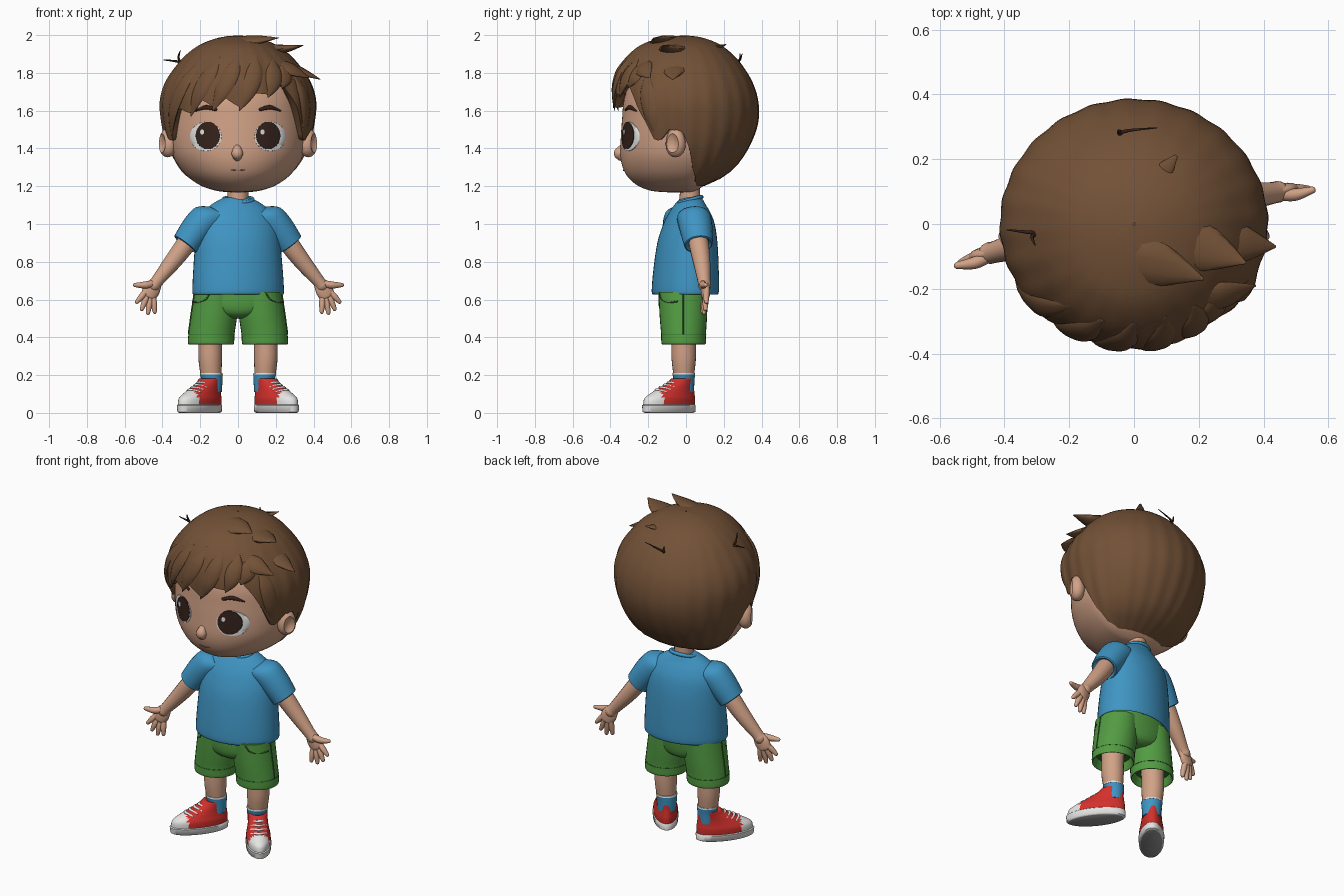
import bpy, bmesh, math
from mathutils import Vector

def mat(name, r, g, b):
    m = bpy.data.materials.new(name)
    m.diffuse_color = (r, g, b, 1)
    return m

SKIN = mat("skin", .64, .36, .24)
HAIR = mat("hair_brown", .17, .083, .038)
DARK = mat("dark_brown", .035, .016, .011)
WHITE = mat("white", .78, .78, .77)
BLUE = mat("shirt_blue", .05, .30, .55)
GREEN = mat("shorts_green", .085, .33, .055)
SEAM = mat("seam_green", .04, .16, .03)
RED = mat("shoe_red", .65, .03, .025)
GREY = mat("sole_grey", .30, .30, .30)
LIP = mat("lip", .40, .18, .12)

def mk(name, rings, mats, cap=True, angle=50):
    """Skin a list of equal rings of points into one smooth object."""
    n = len(rings[0])
    verts = [p for r in rings for p in r]
    faces = [(i*n+j, i*n+(j+1) % n, (i+1)*n+(j+1) % n, (i+1)*n+j)
             for i in range(len(rings)-1) for j in range(n)]
    if cap:
        faces += [tuple(range(n)), tuple(range(len(verts)-n, len(verts)))]
    me = bpy.data.meshes.new(name)
    me.from_pydata([tuple(v) for v in verts], [], faces)
    bm = bmesh.new()
    bm.from_mesh(me)
    bmesh.ops.recalc_face_normals(bm, faces=bm.faces)
    bm.to_mesh(me)
    bm.free()
    me.shade_smooth()
    me.set_sharp_from_angle(angle=math.radians(angle))
    for m in (mats if isinstance(mats, list) else [mats]):
        me.materials.append(m)
    ob = bpy.data.objects.new(name, me)
    bpy.context.collection.objects.link(ob)
    return ob

def dense(rows, k=4):
    """Catmull-Rom refinement of a list of tuples."""
    out = []
    for i in range(len(rows)-1):
        a, b, c, d = rows[max(i-1, 0)], rows[i], rows[i+1], rows[min(i+2, len(rows)-1)]
        for s in range(k):
            t = s/k
            out.append(tuple(.5*(2*q + (r-p)*t + (2*p-5*q+4*r-w)*t*t + (3*q-p-3*r+w)*t**3)
                             for p, q, r, w in zip(a, b, c, d)))
    return out + [tuple(rows[-1])]

def turn(p, deg):
    c, s = math.cos(math.radians(deg)), math.sin(math.radians(deg))
    return Vector((p[0]*c-p[1]*s, p[0]*s+p[1]*c, p[2]))

def loft(name, rows, mats, n=36, k=4, yaw=0, at=(0, 0, 0), angle=50):
    """Stack of ellipses; rows are (z, centre x, half width, front y, back y)."""
    rings = []
    for z, cx, rx, yf, yb in (dense(rows, k) if k > 1 else rows):
        rings.append([turn((cx+rx*math.sin(2*math.pi*j/n),
                            (yf+yb)/2-(yb-yf)/2*math.cos(2*math.pi*j/n), z), yaw)+Vector(at)
                      for j in range(n)])
    return mk(name, rings, mats, angle=angle)

def tube(name, pts, m, n=10, flat=1, centre=None, yaw=0, at=(0, 0, 0), k=5):
    """Round-ended tapered tube; pts are (x, y, z, radius)."""
    pts = [(Vector(p[:3]), max(p[3], .001)) for p in dense(pts, k)]
    t0 = (pts[0][0]-pts[1][0]).normalized()
    t1 = (pts[-1][0]-pts[-2][0]).normalized()
    caps = [(.95, .2), (.8, .6), (.45, .88)]
    a, ra = pts[0]
    b, rb = pts[-1]
    full = [(a+t0*ra*d*flat, ra*w) for d, w in caps] + pts + [(b+t1*rb*d*flat, rb*w) for d, w in caps[::-1]]
    rings = []
    for i, (p, r) in enumerate(full):
        t = (full[min(i+1, len(full)-1)][0]-full[max(i-1, 0)][0]).normalized()
        o = (p-Vector(centre)) if centre else Vector((0, 1, 0))
        u = t.cross(o).normalized()
        v = u.cross(t)
        rings.append([turn(p+r*(math.cos(q)*u+flat*math.sin(q)*v), yaw)+Vector(at)
                      for q in (2*math.pi*j/n for j in range(n))])
    return mk(name, rings, m, angle=80)

def lookup(table, z):
    """Linear lookup in a table sorted by its first value."""
    z = min(max(z, table[0][0]), table[-1][0])
    for a, b in zip(table, table[1:]):
        if z <= b[0]:
            f = (z-a[0])/max(b[0]-a[0], 1e-9)
            return [p+(q-p)*f for p, q in zip(a, b)][1:]

def shell(env, a, z, s=1):
    rx, yf, yb = lookup(env, z)
    c = math.cos(a)
    return Vector((s*rx*math.sin(a), s*c*(yf if c > 0 else -(-yb)*1), z)) if c > 0 else Vector((s*rx*math.sin(a), -s*c*yb, z))

# ---- head: rows are height, half width, front y, back y
HEAD = dense([(1.168, .04, -.10, .02), (1.175, .11, -.18, .05), (1.20, .19, -.25, .09), (1.245, .26, -.305, .14),
              (1.30, .31, -.335, .2), (1.37, .347, -.348, .25), (1.46, .362, -.345, .29), (1.56, .362, -.338, .31),
              (1.66, .355, -.328, .30), (1.76, .32, -.29, .27), (1.85, .25, -.22, .2), (1.9, .12, -.1, .1)])
mk("head", [[shell(HEAD, 2*math.pi*j/72, r[0]) for j in range(72)] for r in HEAD], SKIN)

def face_y(x, z):
    rx, yf, _ = lookup(HEAD, z)
    return yf*math.sqrt(max(0, 1-(x/rx)**2))

def plate(name, cx, cz, rx, rz, off, m):
    """Thin oval lying on the face."""
    rings = []
    for f, o in ((.02, off), (.25, off), (.5, off), (.75, off), (1, off), (1.01, -.002)):
        ring = []
        for j in range(32):
            q = 2*math.pi*j/32
            x, z = cx+rx*f*math.cos(q), cz+rz*f*math.sin(q)
            ring.append(Vector((x, face_y(x, z)-o, z)))
        rings.append(ring)
    return mk(name, rings, m)

def face_line(name, pts, m, flat=.6):
    tube(name, [(x, face_y(x, z)-.002, z, r) for x, z, r in pts], m, 8, flat, centre=(0, 0, 1.5))

for s, side in ((-1, "right"), (1, "left")):
    plate(f"{side}_eye_white", s*.171, 1.463, .083, .076, .004, WHITE)
    plate(f"{side}_iris", s*.16, 1.468, .064, .072, .007, DARK)
    plate(f"{side}_eye_glint", s*.16-.03, 1.487, .011, .014, .0095, WHITE)
    face_line(f"{side}_eyebrow", [(s*.115, 1.605, .008), (s*.17, 1.618, .012), (s*.228, 1.598, .004)], DARK)
    # ear: flattened ball with a hollow on its outer front side
    rings = []
    for i in range(1, 18):
        th = math.pi*i/18
        ring = []
        for j in range(24):
            q = 2*math.pi*j/24
            w = math.sin(th)
            d = .045*math.cos(th)
            if math.cos(th) > 0 and w < .62:
                d -= .03*(1-w/.62)**.6
            ring.append(turn((d, .055*w*math.cos(q), (.078+.008*math.sin(q))*w*math.sin(q)), -28)
                        + Vector((.372, -.055, 1.423)))
        rings.append([Vector((s*p.x, p.y, p.z)) for p in ring])
    mk(f"{side}_ear", rings, SKIN)

tube("nose", [(-.004, -.338, 1.40, .022), (-.004, -.352, 1.375, .031), (-.004, -.345, 1.36, .026)], SKIN, 14)
face_line("mouth", [(-.035, 1.286, .003), (0, 1.283, .0045), (.035, 1.286, .003)], LIP)
loft("neck", [(1.05, 0, .06, -.04, .08), (1.12, 0, .055, -.035, .075), (1.23, 0, .055, -.03, .075)], SKIN, 24)

# ---- hair: shell from the crown down to a jagged hairline
ENV = dense([(1.19, .17, -.2, .07), (1.22, .235, -.25, .14), (1.26, .285, -.29, .215), (1.33, .335, -.33, .285),
             (1.43, .38, -.355, .345), (1.54, .405, -.375, .382), (1.65, .413, -.385, .382), (1.75, .385, -.378, .352),
             (1.84, .325, -.345, .298), (1.90, .27, -.30, .245), (1.95, .20, -.235, .18), (1.98, .125, -.15, .11),
             (1.994, .06, -.07, .05), (1.998, .004, -.004, .004)], 6)
LINE = [(-180, 1.2), (-125, 1.2), (-108, 1.225), (-98, 1.29), (-93, 1.40), (-87, 1.49), (-76, 1.5), (-71, 1.45),
        (-65, 1.44), (-58, 1.55), (-52, 1.62), (-44, 1.60), (-37, 1.585), (-29, 1.66), (-24, 1.645), (-18, 1.615),
        (-11, 1.675), (-4, 1.64), (2, 1.615), (9, 1.69), (17, 1.69), (24, 1.685), (30, 1.74), (37, 1.735),
        (45, 1.66), (54, 1.55), (62, 1.45), (67, 1.44), (72, 1.47), (76, 1.5), (87, 1.49), (93, 1.40), (98, 1.29),
        (108, 1.225), (125, 1.2), (180, 1.2)]
COLS, ROWS = 180, 30
rings = [[] for _ in range(ROWS+3)]
for j in range(COLS):
    deg = -180+360*j/COLS
    a = math.radians(deg)
    low = lookup(LINE, deg)[0]
    for i in range(ROWS+1):
        t = i/ROWS
        z = 1.998-(1.998-low)*t**1.5
        rings[i].append(shell(ENV, a, z, 1+.008*t*math.sin(24*a)))
    rings[ROWS+1].append(shell(ENV, a, low+.004, .92))
    rings[ROWS+2].append(shell(ENV, a, low+.05, .84))
mk("hair", rings, HAIR, cap=False)

# fringe locks laid over the shell: start angle, start z, tip angle, tip z
for i, (a0, z0, a1, z1) in enumerate([(-40, 1.86, -66, 1.46), (-20, 1.88, -38, 1.57), (0, 1.89, -19, 1.60),
                                      (20, 1.89, 1, 1.60), (38, 1.87, 23, 1.67), (50, 1.85, 36, 1.72),
                                      (55, 1.80, 65, 1.45)]):
    pts = []
    for t, r in ((0, .01), (.3, .045), (.65, .042), (1, .003)):
        p = shell(ENV, math.radians(a0+(a1-a0)*t), z0+(z1-z0)*t, .992)
        pts.append((*p, r))
    tube(f"fringe_lock_{i+1}", pts, HAIR, 10, .35, centre=(0, 0, 1.55))

# loose swept locks on top
for i, pts in enumerate([
        [(-.14, -.1, 1.94, .03), (.05, -.12, 1.968, .075), (.215, -.17, 1.985, .004)],
        [(0, -.02, 1.95, .03), (.2, -.07, 1.925, .075), (.345, -.12, 1.945, .004)],
        [(.18, -.03, 1.88, .03), (.32, -.06, 1.815, .06), (.437, -.07, 1.765, .004)],
        [(.18, -.22, 1.86, .03), (.28, -.22, 1.82, .05), (.375, -.19, 1.775, .004)],
        [(.06, .12, 1.92, .012), (.09, .16, 1.935, .028), (.13, .21, 1.95, .006)]]):
    tube(f"top_lock_{i+1}", pts, HAIR, 10, .35, centre=(0, 0, 1.55))

# stray hairs
for i, pts in enumerate([
        [(-.28, -.03, 1.85, .006), (-.33, -.025, 1.862, .006), (-.392, -.018, 1.868, .002)],
        [(-.30, -.03, 1.85, .006), (-.315, -.04, 1.88, .006), (-.305, -.065, 1.92, .002)],
        [(-.04, .26, 1.85, .008), (-.035, .285, 1.87, .006), (.07, .297, 1.90, .002)],
        [(-.04, .26, 1.85, .008), (-.045, .285, 1.87, .007), (-.05, .285, 1.90, .003)]]):
    tube(f"stray_hair_{i+1}", pts, DARK, 6)

# ---- shirt, with the upper body turned a little
YAW = 12
loft("shirt", [(.66, 0, .22, -.15, .15), (.632, 0, .235, -.165, .158), (.64, 0, .245, -.178, .17),
               (.75, 0, .24, -.17, .17), (.9, 0, .228, -.148, .163), (1.0, 0, .215, -.115, .148),
               (1.06, 0, .185, -.085, .125), (1.105, 0, .135, -.055, .10), (1.135, 0, .08, -.03, .085),
               (1.14, 0, .06, -.02, .07)], BLUE, 48, yaw=YAW)
ring = [(.078*math.sin(q), .022-.06*math.cos(q), 1.128-.016*math.cos(q), .011)
        for q in (2*math.pi*j/16 for j in range(17))]
tube("collar", ring, BLUE, 8, centre=(0, .02, 1.0), k=2)

for s, side in ((-1, "right"), (1, "left")):
    def limb(name, pts, m, n=12, flat=1):
        tube(f"{side}_{name}", [(s*x, y, z, r) for x, y, z, r in pts], m, n, flat, yaw=YAW)
    # sleeve with a turned-in cuff
    rings = []
    for x, z, r in dense([(.10, 1.05, .07), (.16, 1.035, .085), (.22, .975, .083), (.283, .893, .073)], 4) + [
            (.285, .89, .066), (.275, .903, .05)]:
        rings.append([turn((s*(x+r*.8*math.cos(q)), r*1.05*math.sin(q)+.008, z+r*.62*math.cos(q)), YAW)
                      for q in (2*math.pi*j/24 for j in range(24))])
    mk(f"{side}_sleeve", rings, BLUE)
    limb("arm", [(.24, .008, .95, .052), (.29, .01, .88, .052), (.36, .01, .79, .045), (.435, .005, .70, .034),
                 (.455, .005, .675, .034)], SKIN, 16)
    limb("palm", [(.442, .005, .69, .034), (.465, .005, .655, .046), (.482, .005, .622, .043)], SKIN, 14, .5)
    limb("thumb", [(.46, -.005, .685, .018), (.505, -.015, .677, .019), (.56, -.012, .677, .011)], SKIN)
    for f, pts in (("index_finger", (.498, .642, .548, .588)), ("middle_finger", (.49, .625, .522, .55)),
                   ("ring_finger", (.475, .61, .488, .53)), ("little_finger", (.458, .61, .452, .535))):
        x0, z0, x1, z1 = pts
        limb(f, [(x0, .005, z0, .016), ((x0+x1)/2, -.002, (z0+z1)/2, .0165), (x1, -.006, z1, .011)], SKIN)

    # ---- shorts leg with a hollow hem, stitching and pocket seams
    loft(f"{side}_shorts_leg", [(.43, s*.143, .095, -.1, .08), (.372, s*.143, .112, -.12, .095),
                                (.368, s*.143, .122, -.13, .105), (.42, s*.14, .122, -.132, .106),
                                (.52, s*.126, .122, -.14, .112), (.64, s*.115, .115, -.145, .115)], GREEN, 32)
    loft(f"{side}_hem_stitch", [(.412, s*.1405, .1235, -.1335, .1075), (.416, s*.1405, .1235, -.1335, .1075)], SEAM, 32, 1)
    tube(f"{side}_side_seam", [(s*.262, -.015, .42, .004), (s*.248, -.015, .52, .004), (s*.232, -.015, .63, .004)], SEAM, 6)
    tube(f"{side}_pocket_seam", [(s*.15, -.138, .63, .004), (s*.172, -.129, .60, .004), (s*.21, -.093, .585, .004),
                                 (s*.24, -.045, .59, .004)], SEAM, 6)

    # ---- leg, sock, shoe
    loft(f"{side}_leg", [(.14, s*.14, .045, -.055, .035), (.2, s*.143, .055, -.066, .043),
                         (.28, s*.147, .062, -.076, .052), (.36, s*.147, .063, -.077, .053),
                         (.46, s*.145, .066, -.08, .056)], SKIN, 24)
    loft(f"{side}_sock", [(.11, s*.138, .052, -.062, .042), (.17, s*.138, .056, -.066, .045),
                          (.203, s*.141, .06, -.071, .048)], BLUE, 24)
    loft(f"{side}_sock_band", [(.203, s*.141, .061, -.072, .049), (.212, s*.142, .060, -.071, .048)], WHITE, 24, 1)
    foot = dict(yaw=s*38, at=(s*.202, -.088, 0))
    sole = loft(f"{side}_sole", [(0, 0, .062, -.16, .155), (.006, 0, .070, -.171, .166), (.04, 0, .073, -.175, .168),
                                 (.046, 0, .066, -.165, .162)], [WHITE, GREY], 36, 1, **foot)
    for p in sole.data.polygons:
        p.material_index = int(p.normal.z < -.9)
    shoe = loft(f"{side}_shoe", [(.04, 0, .068, -.168, .163), (.075, 0, .069, -.16, .164), (.1, 0, .063, -.125, .161),
                                 (.13, 0, .057, -.065, .157), (.16, 0, .055, -.005, .155), (.182, 0, .055, .025, .15),
                                 (.178, 0, .045, .04, .14)], [RED, WHITE], 36, **foot)
    # white toe cap
    for p in shoe.data.polygons:
        local = turn(p.center-Vector(foot["at"]), -s*38)
        p.material_index = int(local.y < -.085)
    for i in range(4):
        y, z = -.085+.027*i, .122+.013*i
        tube(f"{side}_lace_{i+1}", [(-.043, y+.03, z-.012, .006), (0, y, z, .008), (.043, y+.03, z-.012, .006)],
             WHITE, 8, **foot)

loft("shorts_hips", [(.50, 0, .06, -.08, .07), (.52, 0, .15, -.125, .1), (.57, 0, .225, -.145, .115),
                     (.68, 0, .225, -.145, .125)], GREEN, 40)
